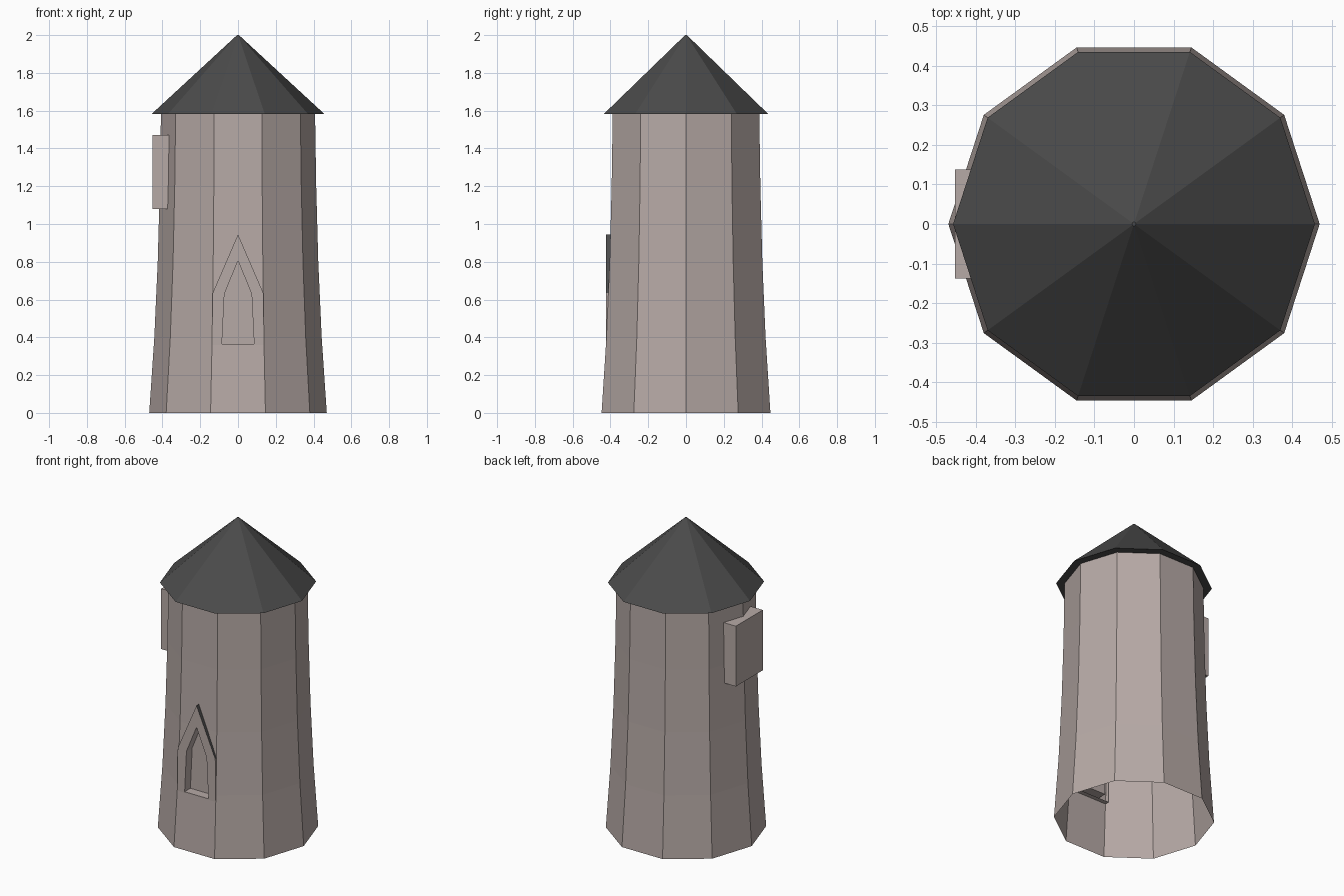
import bpy
import bmesh
from math import cos, sin, pi
from mathutils import Vector

cube = bpy.data.objects.get("Cube")
if cube:
    bpy.data.objects.remove(cube, do_unlink=True)

SIDES = 10


def material(name, colour):
    mat = bpy.data.materials.new(name)
    mat.use_nodes = True
    mat.diffuse_color = (*colour, 1)
    mat.node_tree.nodes["Principled BSDF"].inputs["Base Color"].default_value = (*colour, 1)
    return mat


stone = material("warm_grey_stone", (0.47, 0.40, 0.38))
slate = material("dark_slate", (0.07, 0.07, 0.07))


def finish(name, bm, *mats):
    mesh = bpy.data.meshes.new(name)
    bm.to_mesh(mesh)
    bm.free()
    for mat in mats:
        mesh.materials.append(mat)
    obj = bpy.data.objects.new(name, mesh)
    bpy.context.collection.objects.link(obj)
    return obj


def bridge(bm, a, b):
    """Quads between two closed loops of equal length."""
    n = len(a)
    return [bm.faces.new((a[i], a[(i + 1) % n], b[(i + 1) % n], b[i])) for i in range(n)]


def ring(bm, radius, z):
    return [bm.verts.new((radius * cos(2 * pi * i / SIDES), radius * sin(2 * pi * i / SIDES), z))
            for i in range(SIDES)]


# Outlines of the niche and its gabled surround, anticlockwise from the front
niche = [(-0.085, 0.365), (0.085, 0.365), (0.072, 0.63), (0, 0.805), (-0.072, 0.63)]
gable = [(-0.138, 0.345), (0.138, 0.345), (0.134, 0.635), (0, 0.945), (-0.134, 0.635)]

# Tower wall: open flared shell with ten sides
bm = bmesh.new()
profile = [(0.47, 0), (0.443, 0.4), (0.425, 0.8), (0.414, 1.2), (0.408, 1.585)]
rings = [ring(bm, r, z) for r, z in profile]
for low, high in zip(rings, rings[1:]):
    bridge(bm, low, high)

# Cut the niche opening through the front side
planes = []
for (x0, z0), (x1, z1) in zip(niche, niche[1:] + niche[:1]):
    planes.append((Vector((x0, 0, z0)), Vector((z0 - z1, 0, x1 - x0)).normalized()))


def inside(face, tests):
    c = face.calc_center_median()
    return c.y < -0.37 and all((c - co).dot(no) > 0 for co, no in tests)


for i, (co, no) in enumerate(planes):
    faces = [f for f in bm.faces if inside(f, planes[:i])]
    edges = {e for f in faces for e in f.edges}
    verts = {v for f in faces for v in f.verts}
    bmesh.ops.bisect_plane(bm, geom=faces + list(edges) + list(verts),
                           plane_co=co, plane_no=no)
hole = [f for f in bm.faces if inside(f, planes)]
bmesh.ops.delete(bm, geom=hole, context='FACES')
finish("tower_wall", bm, stone)

# Gabled surround with the recessed niche
bm = bmesh.new()
loops = [[bm.verts.new((x, y, z)) for x, z in outline]
         for outline, y in ((gable, -0.395), (gable, -0.424), (niche, -0.424), (niche, -0.365))]
for a, b in zip(loops, loops[1:]):
    bridge(bm, a, b)
bm.faces.new(loops[-1])
bm.normal_update()
for face in bm.faces:
    # Dark capping on the two outer slopes
    if face.normal.z > 0.2 and face.calc_center_median().z > 0.7:
        face.material_index = 1
finish("niche_surround", bm, stone, slate)

# Projecting box on the right side
bm = bmesh.new()
bmesh.ops.create_cube(bm, size=1)
bmesh.ops.scale(bm, vec=(0.093, 0.275, 0.39), verts=bm.verts)
bmesh.ops.translate(bm, vec=(-0.4065, 0, 1.275), verts=bm.verts)
finish("side_box", bm, stone)

# Pointed roof
bm = bmesh.new()
eave, tip = ring(bm, 0.458, 1.582), ring(bm, 0.005, 2.0)
bridge(bm, eave, tip)
bm.faces.new(tip)
bm.faces.new(eave[::-1])
finish("roof", bm, slate)
